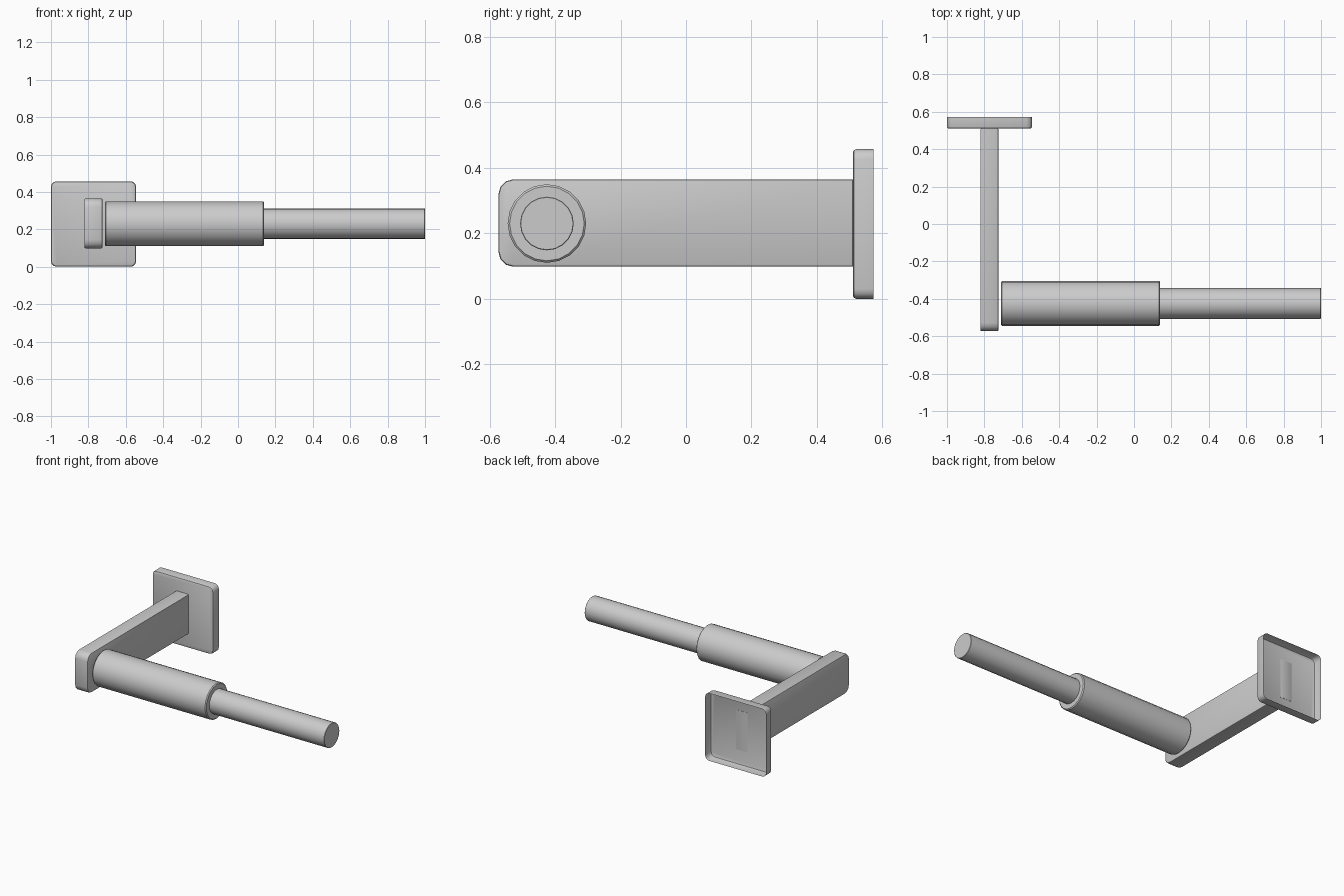
import bpy, bmesh
from math import radians
from mathutils import Matrix, Vector

cube = bpy.data.objects.get("Cube")
if cube:
    bpy.data.objects.remove(cube, do_unlink=True)

grey = bpy.data.materials.new("light grey metal")
grey.use_nodes = True
colour = (0.6, 0.6, 0.6, 1)
grey.diffuse_color = colour
grey.node_tree.nodes["Principled BSDF"].inputs["Base Color"].default_value = colour


def finish(name, bm):
    bmesh.ops.recalc_face_normals(bm, faces=bm.faces[:])
    mesh = bpy.data.meshes.new(name)
    bm.to_mesh(mesh)
    bm.free()
    mesh.materials.append(grey)
    obj = bpy.data.objects.new(name, mesh)
    bpy.context.collection.objects.link(obj)
    bpy.ops.object.select_all(action="DESELECT")
    obj.select_set(True)
    bpy.context.view_layer.objects.active = obj
    bpy.ops.object.shade_smooth_by_angle(angle=radians(35))


def box(low, high):
    bm = bmesh.new()
    low, high = Vector(low), Vector(high)
    size = Matrix.Diagonal((high - low).to_4d())
    bmesh.ops.create_cube(bm, size=1, matrix=Matrix.Translation((low + high) / 2) @ size)
    return bm


def bevel(bm, rule, width, segments):
    edges = [e for e in bm.edges if rule(*(v.co for v in e.verts))]
    bmesh.ops.bevel(bm, geom=edges, offset=width, segments=segments,
                    profile=0.5, affect="EDGES", clamp_overlap=True)


def rod(name, x0, x1, radius, edge):
    bm = bmesh.new()
    place = Matrix.Translation(((x0 + x1) / 2, -0.425, 0.23)) @ Matrix.Rotation(radians(90), 4, "Y")
    bmesh.ops.create_cone(bm, cap_ends=True, segments=20, radius1=radius,
                          radius2=radius, depth=x1 - x0, matrix=place)
    bevel(bm, lambda a, b: abs(a.x - b.x) < 0.001, edge, 1)
    finish(name, bm)


# Wall plate: shallow shell, open at the back
plate = box((-1, 0.51, 0), (-0.545, 0.573, 0.457))
bevel(plate, lambda a, b: abs(a.y - b.y) > 0.05, 0.03, 3)
bevel(plate, lambda a, b: a.y < 0.52 and b.y < 0.52, 0.01, 2)
plate.faces.ensure_lookup_table()
back = [f for f in plate.faces if all(v.co.y > 0.57 for v in f.verts)]
bmesh.ops.delete(plate, geom=back, context="FACES")
finish("wall_plate", plate)

# Arm: rounded at the free end, slim bevel around both sides
arm = box((-0.822, -0.573, 0.098), (-0.724, 0.511, 0.365))
bevel(arm, lambda a, b: abs(a.x - b.x) > 0.05 and a.y < 0, 0.045, 3)
bevel(arm, lambda a, b: abs(a.x - b.x) < 0.001, 0.008, 2)
finish("support_arm", arm)

# Sleeve and the thinner bar that slides out of it
rod("bar_sleeve", -0.712, 0.14, 0.12, 0.006)
rod("holder_bar", 0.1, 1, 0.082, 0.002)
